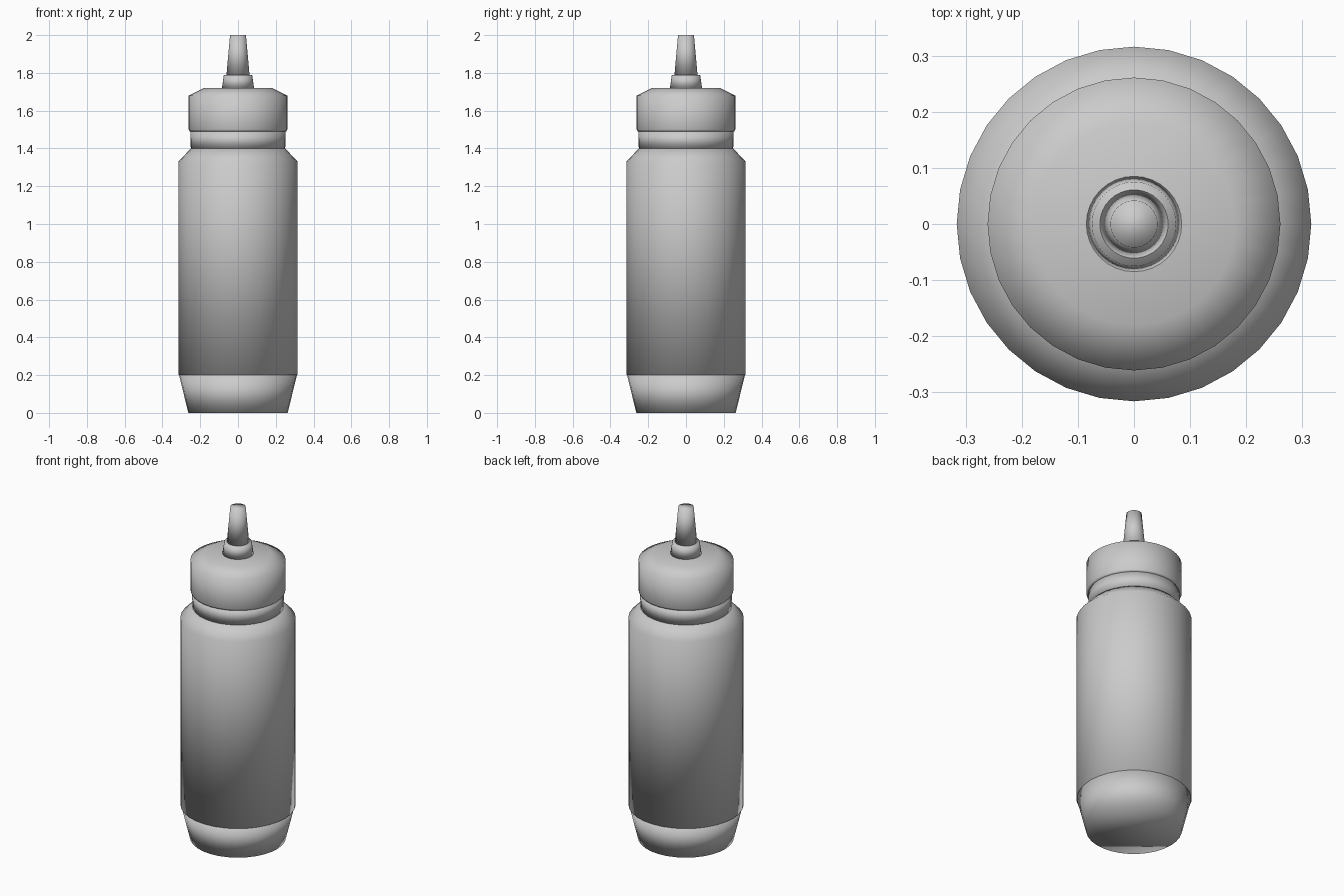
import bpy, bmesh
from math import sin, cos, tau

if "Cube" in bpy.data.objects:
    bpy.data.objects.remove(bpy.data.objects["Cube"])

SIDES = 32


def turned(name, profile):
    """Closed, smooth-shaded solid turned around z from (radius, height) points."""
    bm = bmesh.new()
    rings = [[bm.verts.new((r * cos(tau * i / SIDES), r * sin(tau * i / SIDES), z))
              for i in range(SIDES)] for r, z in profile]
    for low, high in zip(rings, rings[1:]):
        for i in range(SIDES):
            j = (i + 1) % SIDES
            bm.faces.new((low[i], low[j], high[j], high[i]))
    bm.faces.new(rings[0][::-1])
    bm.faces.new(rings[-1])
    for f in bm.faces:
        f.smooth = True
    mesh = bpy.data.meshes.new(name)
    bm.to_mesh(mesh)
    bm.free()
    obj = bpy.data.objects.new(name, mesh)
    bpy.context.collection.objects.link(obj)
    return obj


# Tapered foot and main body with sloped shoulder
turned("bottle_base", [(0.263, 0), (0.312, 0.2)])
turned("bottle_body", [(0.316, 0.2), (0.316, 1.33), (0.25, 1.4)])
# Neck ring between shoulder and cap
turned("bottle_neck", [(0.25, 1.4), (0.252, 1.49)])
# Screw cap with chamfered top
turned("cap", [(0.256, 1.49), (0.261, 1.5), (0.261, 1.68), (0.18, 1.72)])
# Nozzle collar and tapered tip
turned("nozzle_collar", [(0.085, 1.72), (0.075, 1.79)])
turned("nozzle_tip", [(0.061, 1.79), (0.042, 2.0)])
